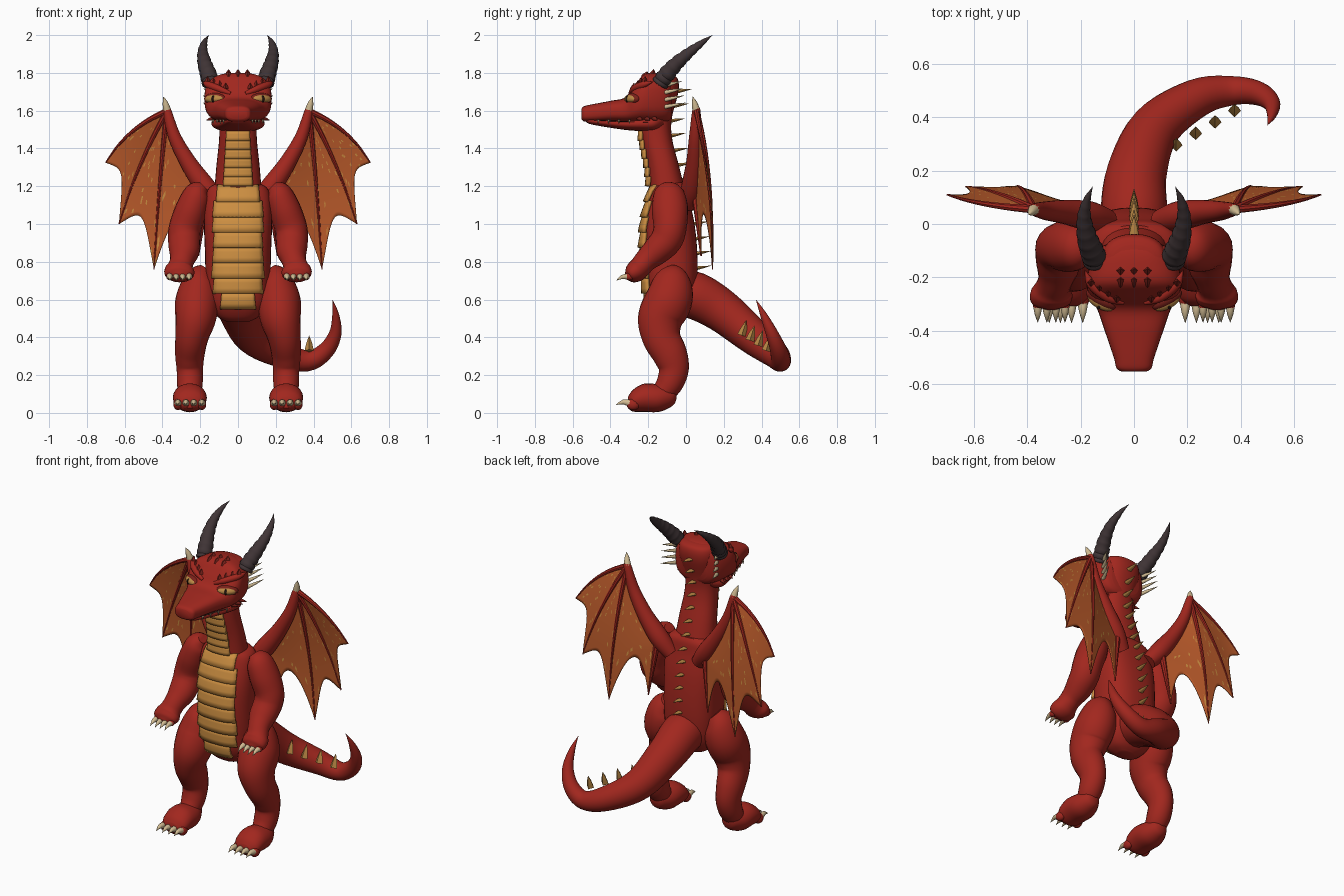
import bpy, bmesh, math, random
from mathutils import Vector

cube = bpy.data.objects.get("Cube")
if cube:
    bpy.data.objects.remove(cube, do_unlink=True)
random.seed(4)


def material(name, *rgb):
    m = bpy.data.materials.new(name)
    m.use_nodes = True
    m.diffuse_color = (*rgb, 1)
    m.node_tree.nodes["Principled BSDF"].inputs["Base Color"].default_value = (*rgb, 1)
    return m


RED = material("red hide", .36, .02, .013)
DARK_RED = material("dark red scale", .19, .015, .01)
TAN = material("tan belly", .6, .27, .053)
HORN = material("charcoal horn", .05, .034, .036)
BONE = material("pale bone", .64, .5, .29)
OCHRE = material("ochre spine", .5, .25, .06)
MEMBRANE = material("orange membrane", .5, .105, .024)
BLACK = material("black", .02, .008, .006)
UP, FORWARD = Vector((0, 0, 1)), Vector((0, -1, 0))


def finish(name, bm, mat, thickness=0):
    bmesh.ops.recalc_face_normals(bm, faces=bm.faces)
    mesh = bpy.data.meshes.new(name)
    bm.to_mesh(mesh)
    bm.free()
    obj = bpy.data.objects.new(name, mesh)
    bpy.context.collection.objects.link(obj)
    mesh.materials.append(mat)
    if thickness:
        mod = obj.modifiers.new("thickness", "SOLIDIFY")
        mod.thickness, mod.offset = thickness, 0
    bpy.ops.object.select_all(action="DESELECT")
    obj.select_set(True)
    bpy.context.view_layer.objects.active = obj
    bpy.ops.object.shade_smooth_by_angle(angle=math.radians(40))
    return obj


def spline(a, b, c, d, t):
    return (2*b + (c-a)*t + (2*a-5*b+4*c-d)*t*t + (3*b-a-3*c+d)*t**3) / 2


def tube(name, rows, mat, axis=None, power=2, n=20, steps=5, ridge=0, side=1):
    """Loft ellipses (x, y, z, half width, half depth) along a smooth path."""
    rows = [(side*r[0], *r[1:4], r[-1]) for r in rows]
    path = []
    for i in range(len(rows)-1):
        four = [rows[max(0, min(len(rows)-1, i+k))] for k in (-1, 0, 1, 2)]
        path += [[spline(*v, j/steps) for v in zip(*four)] for j in range(steps)]
    path.append(rows[-1])
    bm, rings, u = bmesh.new(), [], Vector((1, 0, 0))
    for i, p in enumerate(path):
        ahead, behind = path[min(i+1, len(path)-1)], path[max(i-1, 0)]
        t = axis or (Vector(ahead[:3]) - Vector(behind[:3])).normalized()
        u = (u - t*u.dot(t)).normalized()
        v = t.cross(u)
        shrink = 1 - ridge if ridge and i % 3 == 0 else 1
        ring = []
        for k in range(n):
            a = 2*math.pi*k/n
            c, s = [math.copysign(abs(f)**(2/power), f) for f in (math.cos(a), math.sin(a))]
            rx, ry = max(p[3], .0005)*shrink, max(p[4], .0005)*shrink
            ring.append(bm.verts.new(Vector(p[:3]) + u*c*rx + v*s*ry))
        rings.append(ring)
    for a, b in zip(rings, rings[1:]):
        for k in range(n):
            bm.faces.new((a[k], a[(k+1) % n], b[(k+1) % n], b[k]))
    bm.faces.new(rings[0])
    bm.faces.new(rings[-1])
    return finish(name, bm, mat)


def spike(name, base, tip, r, mat, side=1, sag=0, flat=1, n=10):
    mid = (Vector(base) + Vector(tip))/2 + UP*sag
    tube(name, [(*base, r, r*flat), (*mid, r*.65, r*.65*flat), (*tip, 0, 0)],
         mat, n=n, steps=2, side=side)


def surface(name, point, cols, rows, mat, thickness):
    """Grid sheet from point(s, t) with s and t from 0 to 1."""
    bm = bmesh.new()
    g = [[bm.verts.new(point(i/cols, j/rows)) for i in range(cols+1)] for j in range(rows+1)]
    for a, b in zip(g, g[1:]):
        for i in range(cols):
            bm.faces.new((a[i], a[i+1], b[i+1], b[i]))
    bmesh.ops.remove_doubles(bm, verts=bm.verts, dist=.0005)
    return finish(name, bm, mat, thickness)


def ball(name, centre, radii, mat, side=1, turn=0):
    bm = bmesh.new()
    bmesh.ops.create_uvsphere(bm, u_segments=16, v_segments=10, radius=1)
    obj = finish(name, bm, mat)
    obj.location, obj.scale = (side*centre[0], *centre[1:]), radii
    obj.rotation_euler.z = side*turn


def section(rows, value, key):
    for a, b in zip(rows, rows[1:]):
        if min(a[key], b[key]) <= value <= max(a[key], b[key]):
            f = (value - a[key]) / (b[key] - a[key])
            return [p + (q-p)*f for p, q in zip(a, b)]
    return rows[-1]


# Body, neck, head and tail
TORSO = [(0, -.08, .48, .05, .04), (0, -.08, .51, .11, .08), (0, -.08, .58, .155, .12),
         (0, -.08, .7, .17, .14), (0, -.085, .85, .175, .145), (0, -.09, 1, .18, .135),
         (0, -.09, 1.12, .175, .11), (0, -.085, 1.19, .155, .095), (0, -.085, 1.22, .1, .08)]
NECK = [(0, -.09, 1.12, .13, .1), (0, -.12, 1.3, .115, .085), (0, -.155, 1.45, .1, .082),
        (0, -.16, 1.56, .1, .085), (0, -.135, 1.7, .12, .095), (0, -.135, 1.77, .115, .09),
        (0, -.14, 1.79, .08, .06)]
HEAD = [(0, -.075, 1.665, .1, .1), (0, -.095, 1.665, .14, .125), (0, -.15, 1.665, .165, .135),
        (0, -.22, 1.663, .178, .13), (0, -.27, 1.635, .168, .1), (0, -.32, 1.604, .138, .067),
        (0, -.4, 1.597, .11, .055), (0, -.5, 1.587, .076, .046), (0, -.54, 1.583, .066, .04),
        (0, -.553, 1.583, .048, .028)]
JAW = [(0, -.12, 1.55, .1, .04), (0, -.17, 1.535, .14, .045), (0, -.25, 1.53, .13, .038),
       (0, -.35, 1.53, .1, .028), (0, -.5, 1.545, .06, .018), (0, -.53, 1.552, .04, .01)]
tube("torso", TORSO, RED, UP, 2.6, 32)
tube("neck", NECK, RED, UP, 2.3, 28)
tube("head", HEAD, RED, FORWARD, 2.8, 32)
tube("lower_jaw", JAW, RED, FORWARD, 2.4, 24)
tube("mouth_line", [(0, -.2, 1.538, .14, .005), (0, -.35, 1.543, .102, .004),
                    (0, -.525, 1.552, .052, .004)], BLACK, FORWARD, 3)
tube("tail", [(0, -.04, .63, .12), (0, .05, .62, .125), (.01, .19, .54, .113),
              (.08, .36, .4, .094), (.235, .472, .31, .073), (.37, .5, .275, .055),
              (.465, .49, .33, .045), (.515, .455, .42, .033), (.517, .41, .52, .018),
              (.5, .37, .6, 0)], RED, n=24)


# Overlapping belly plates that follow the body sections
def plate(name, rows, power, low, high, half_low, half_high, lift):
    def point(s, t):
        z = low + (high-low)*t
        _, y, _, rx, ry = section(rows, z, 2)
        x = (2*s-1) * (half_low + (half_high-half_low)*t)
        front = ry * (1 - min(1, abs(x/rx))**power)**(1/power)
        return x, y - front - lift*(1 - .65*t), z
    surface(name, point, 12, 3, TAN, .016)


def neck_half(z): return .06 + (1.48-z)*.06


for i in range(6):
    z = 1.2 + i*.048
    plate(f"neck_plate_{i}", NECK, 2.3, z, z+.052, neck_half(z), neck_half(z+.05), .014)
for i, half in enumerate((.09, .128, .135, .13, .127, .132, .13, .112)):
    z = .55 + i*.081
    plate(f"belly_plate_{i}", TORSO, 2.6, z, z+.087, half+.003, half-.005, .021)

# Spines down the back and on the tail
for i in range(13):
    z = 1.7 - i*.078
    back = sum(section(NECK if z > 1.2 else TORSO, z, 2)[1::3])
    spike(f"back_spine_{i}", (0, back-.015, z), (0, back+.072, z+.015), .02, OCHRE, flat=.55)
for i in range(4):
    x, y, z = .158 + i*.073, .295 + i*.043, .41 - i*.027
    spike(f"tail_spine_{i}", (x, y, z), (x, y+.025, z+.08), .024, OCHRE, n=4)

# Scale bumps on the crown
for i in (-1, 0, 1):
    for row, y in enumerate((-.18, -.215)):
        spike(f"crown_bump_{row}_{i}", (i*.05, y, 1.775), (i*.05, y+.01, 1.82-row*.012),
              .025, DARK_RED, n=4)


def bend(a, b, c, t):
    return a.lerp(b, t).lerp(b.lerp(c, t), t)


WRIST = Vector((.375, .055, 1.6))
FINGERS = [[Vector(p) for p in pair] for pair in (
    ((.59, .07, 1.51), (.7, .11, 1.325)), ((.53, .13, 1.33), (.63, .14, 1)),
    ((.42, .15, 1.2), (.445, .14, .76)))]
INNER = [WRIST, Vector((.26, .05, 1.32)), Vector((.17, .05, 1.15)), Vector((.21, .08, .83))]


def rib(k, t):
    if k < len(FINGERS):
        return bend(WRIST, *FINGERS[k], t)
    i = min(2, int(t*3))
    return INNER[i].lerp(INNER[i+1], t*3-i)


for side, label in ((1, "left"), (-1, "right")):
    # Arm with four clawed fingers
    tube(label+"_arm", [(.18, -.09, 1.2, .03, .04), (.21, -.09, 1.165, .07, .08),
                        (.245, -.085, 1.08, .085, .096), (.28, -.085, .98, .086, .088),
                        (.285, -.105, .915, .085, .085), (.285, -.16, .855, .08, .075),
                        (.295, -.21, .81, .065, .062), (.305, -.24, .775, .066, .058),
                        (.31, -.265, .75, .08, .058), (.31, -.295, .73, .072, .045),
                        (.31, -.315, .72, .03, .02)], RED, side=side)
    # Leg and foot
    tube(label+"_leg", [(.16, -.06, .75, .05, .05), (.195, -.07, .7, .09, .1),
                        (.215, -.09, .6, .115, .125), (.225, -.135, .5, .108, .12),
                        (.245, -.13, .4, .088, .102), (.255, -.085, .31, .078, .092),
                        (.255, -.065, .23, .07, .08), (.255, -.09, .15, .068, .07),
                        (.255, -.14, .09, .055, .055)], RED, n=24, side=side)
    tube(label+"_foot", [(.255, -.05, .095, .02), (.255, -.07, .088, .05),
                         (.255, -.14, .078, .084, .072), (.255, -.22, .08, .09, .075),
                         (.255, -.28, .065, .08, .058), (.255, -.307, .055, .045, .03)],
         RED, FORWARD, side=side)
    for i in range(4):
        f = i - 1.5
        x = .31 + f*.034
        ball(f"{label}_finger_{i}", (x, -.3, .722), (.019, .025, .02), RED, side)
        spike(f"{label}_hand_claw_{i}", (x, -.31, .722), (x, -.37, .7), .017, BONE, side, .008)
        x = .255 + f*.042
        ball(f"{label}_toe_{i}", (x, -.28, .045), (.024, .035, .03), RED, side)
        spike(f"{label}_toe_claw_{i}", (x, -.295, .05), (x, -.372, .042), .02, BONE, side, .012)

    # Wing arm, thumb claw, finger bones and speckled membranes
    tube(label+"_wing_arm", [(.1, .01, 1.1, .045), (.17, .03, 1.19, .056),
                             (.26, .045, 1.32, .045), (.335, .05, 1.46, .034),
                             (.375, .055, 1.6, .022), (.378, .055, 1.615, .01)], RED, side=side)
    spike(label+"_wing_claw", (.375, .055, 1.6), (.395, .035, 1.675), .022, BONE, side, .005)
    for k in range(3):
        bone = [(*rib(k, i/5), .016 - .0025*i) for i in range(6)]
        tube(f"{label}_wing_bone_{k}", bone, RED, n=8, steps=2, side=side)

        def point(s, t):
            t *= 1 - (.2 + .08*(k == 2))*math.sin(math.pi*s)
            p = rib(k, t).lerp(rib(k+1, t), s)
            return side*p.x, p.y, p.z
        sheet = surface(f"{label}_wing_membrane_{k}", point, 24, 28, MEMBRANE, .005).data
        sheet.materials.append(TAN)
        for face in sheet.polygons:
            face.material_index = int(random.random() < .04)
    tube(label+"_inner_wing_bone", [(*INNER[2], .02), (*INNER[3], .004)], RED, n=8, side=side)

    # Ridged horn
    tube(label+"_horn", [(.145, -.14, 1.74, .046), (.155, -.108, 1.785, .046),
                         (.176, -.05, 1.85, .039), (.187, .02, 1.91, .028),
                         (.178, .085, 1.96, .016), (.155, .14, 2, 0)],
         HORN, n=16, steps=6, ridge=.1, side=side)

    # Eye, scaly brow and nostril
    ball(label+"_eye_rim", (.122, -.283, 1.662), (.065, .028, .032), DARK_RED, side, .5)
    ball(label+"_eye", (.124, -.291, 1.662), (.056, .028, .024), OCHRE, side, .5)
    ball(label+"_pupil", (.131, -.31, 1.662), (.008, .011, .019), BLACK, side, .5)
    tube(label+"_brow", [(.04, -.295, 1.69, .01), (.1, -.275, 1.715, .018),
                         (.16, -.225, 1.738, .018), (.185, -.17, 1.755, 0)], RED, n=10, side=side)
    for i in range(4):
        x, y, z = .065 + i*.032, -.28 + i*.02, 1.715 + i*.012
        spike(f"{label}_brow_scale_{i}", (x, y, z), (x, y+.005, z+.032), .016, DARK_RED, side, n=4)
    ball(label+"_nostril", (.035, -.52, 1.606), (.022, .027, .018), RED, side)
    # Cheek frill, jaw thorns and teeth
    for i in range(4):
        z = 1.62 + i*.038
        spike(f"{label}_frill_{i}", (.14, -.11, z), (.185, -.003-i*.006, z+.022), .012, BONE, side)
    for i in range(3):
        y = -.17 - i*.04
        spike(f"{label}_jaw_thorn_{i}", (.13, y, 1.56), (.168, y+.02, 1.55), .013, DARK_RED, side)
    for i in range(4):
        y = -.3 - i*.055
        x = section(HEAD, y, 1)[3]*.88
        spike(f"{label}_tooth_{i}", (x, y, 1.553), (x, y, 1.53), .006, BONE, side)
